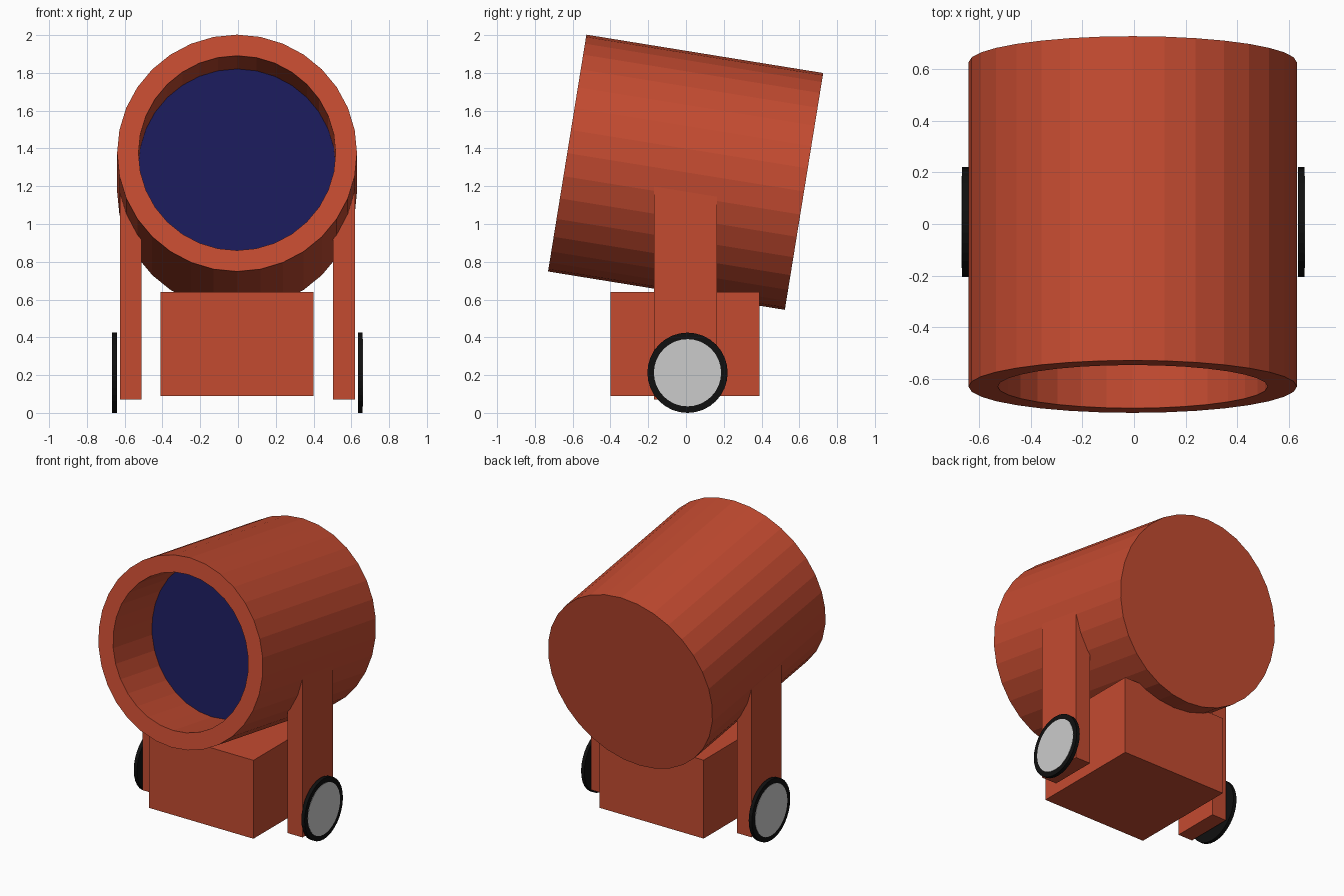
import bpy, bmesh
from math import sin, cos, tau, radians
from mathutils import Matrix

if "Cube" in bpy.data.objects:
    bpy.data.objects.remove(bpy.data.objects["Cube"])


def material(name, rgb):
    m = bpy.data.materials.new(name)
    m.diffuse_color = (*rgb, 1)
    m.use_nodes = True
    m.node_tree.nodes["Principled BSDF"].inputs["Base Color"].default_value = m.diffuse_color
    return m


RED = material("red_paint", (0.55, 0.07, 0.03))
BLUE = material("dark_blue", (0.01, 0.01, 0.1))
BLACK = material("black_rubber", (0.005, 0.005, 0.005))


def finish(name, bm, mat, matrix):
    bmesh.ops.recalc_face_normals(bm, faces=bm.faces[:])
    me = bpy.data.meshes.new(name)
    bm.to_mesh(me)
    bm.free()
    if mat:
        me.materials.append(mat)
    ob = bpy.data.objects.new(name, me)
    ob.matrix_world = matrix
    bpy.context.collection.objects.link(ob)
    return ob


def lathe(name, profile, mat, matrix, n=32):
    """Revolve (radius, y) points about the local y axis, capping both ends."""
    bm = bmesh.new()
    rings = [[bm.verts.new((r * sin(tau * i / n), y, r * cos(tau * i / n)))
              for i in range(n)] for r, y in profile]
    for a, b in zip(rings, rings[1:]):
        for i in range(n):
            j = (i + 1) % n
            bm.faces.new((a[i], a[j], b[j], b[i]))
    bm.faces.new(rings[0])
    bm.faces.new(rings[-1])
    return finish(name, bm, mat, matrix)


def box(name, lo, hi, mat):
    bm = bmesh.new()
    bmesh.ops.create_cube(bm, size=1)
    size = [h - l for l, h in zip(lo, hi)]
    mid = [(h + l) / 2 for l, h in zip(lo, hi)]
    bmesh.ops.scale(bm, vec=size, verts=bm.verts)
    return finish(name, bm, mat, Matrix.Translation(mid))


# Tilted barrel with a recessed front, and the dark disc at its bottom
tilt = Matrix.Translation((-0.005, -0.002, 1.274)) @ Matrix.Rotation(radians(-9.2), 4, 'X')
lathe("barrel", [(0.635, 0.635), (0.635, -0.635), (0.522, -0.635), (0.522, -0.19)], RED, tilt)
lathe("recessed_disc", [(0.522, -0.188), (0.522, -0.198)], BLUE, tilt)

# Base block
box("base_block", (-0.41, -0.4, 0.09), (0.4, 0.39, 0.64), RED)

# Side legs, wheels and hub caps
for side, s in (("right", 1), ("left", -1)):
    xs = sorted((s * 0.508 - 0.004, s * 0.622 - 0.002))
    box(side + "_leg", (xs[0], -0.17, 0.07), (xs[1], 0.165, 1.27), RED)
    # local y points outward along x
    m = Matrix.Translation((-0.003, 0.008, 0.2125)) @ Matrix.Rotation(radians(-90 * s), 4, 'Z')
    lathe(side + "_wheel", [(0.2125, 0.638), (0.2125, 0.663)], BLACK, m)
    lathe(side + "_hub_cap", [(0.178, 0.655), (0.178, 0.665)], None, m)
